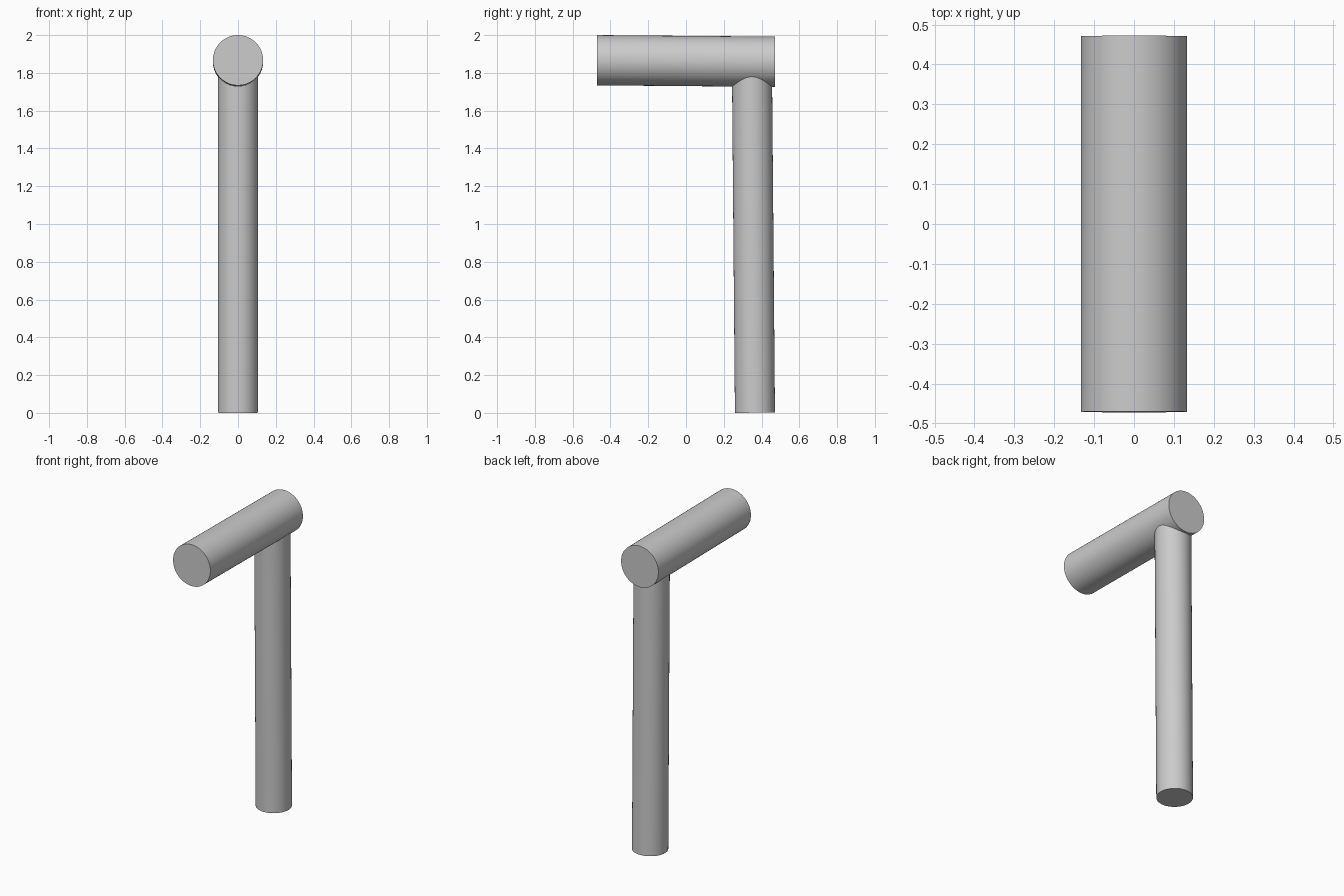
import bpy
from mathutils import Vector

if "Cube" in bpy.data.objects:
    bpy.data.objects.remove(bpy.data.objects["Cube"])


def rod(name, start, end, radius):
    """Capped smooth cylinder running between two points."""
    a, b = Vector(start), Vector(end)
    axis = b - a
    bpy.ops.mesh.primitive_cylinder_add(vertices=64, radius=radius, depth=axis.length,
                                        location=(a + b) / 2)
    ob = bpy.context.object
    ob.name = name
    ob.rotation_mode = 'QUATERNION'
    ob.rotation_quaternion = axis.to_track_quat('Z', 'Y')
    bpy.ops.object.shade_smooth_by_angle()
    return ob


# Upright handle, leaning very slightly forward, ending inside the head
rod("handle", (0, 0.365, 0.001), (0, 0.349, 1.86), 0.106)

# Thicker horizontal head, dipping very slightly towards the back
rod("head", (0, -0.471, 1.867), (0, 0.471, 1.859), 0.133)
